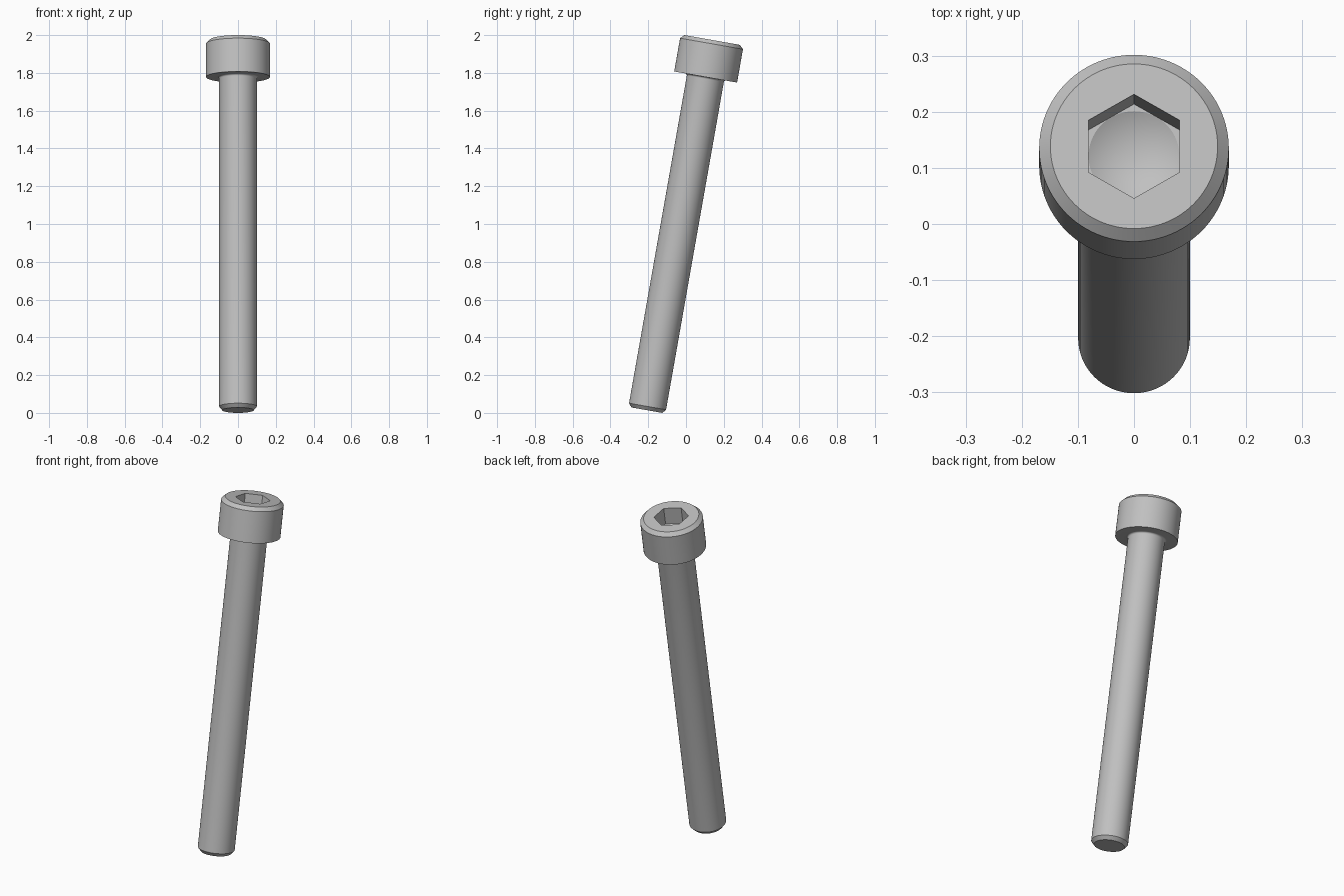
import bpy
import bmesh
from math import sin, cos, pi, radians
from mathutils import Matrix

if "Cube" in bpy.data.objects:
    bpy.data.objects.remove(bpy.data.objects["Cube"], do_unlink=True)

SEGMENTS = 96
LENGTH = 1.99
TILT = radians(10)
SHAFT_R, TIP_R, TIP_CHAMFER = 0.0995, 0.083, 0.02
HEAD_R, HEAD_H, HEAD_CHAMFER = 0.169, 0.199, 0.02
FILLET = 0.01
HEX_APOTHEM, HEX_DEPTH, CONE_DEPTH = 0.0814, 0.1, 0.147


def ring(bm, radius, z, hexagonal=False):
    """Closed loop of vertices, round or six-sided with corners on the y axis."""
    verts = []
    for i in range(SEGMENTS):
        a = 2 * pi * i / SEGMENTS
        r = radius
        if hexagonal:
            r /= cos((a + pi / 6) % (pi / 3) - pi / 6)
        verts.append(bm.verts.new((r * cos(a), r * sin(a), z)))
    return verts


# Outline from the tip up to the top rim
head_base = LENGTH - HEAD_H
outline = [(TIP_R, 0), (SHAFT_R, TIP_CHAMFER)]
for k in range(7):
    t = k / 6 * pi / 2
    outline.append((SHAFT_R + FILLET * (1 - cos(t)), head_base - FILLET * (1 - sin(t))))
outline += [(HEAD_R, head_base), (HEAD_R, LENGTH - HEAD_CHAMFER),
            (HEAD_R - HEAD_CHAMFER, LENGTH)]

bm = bmesh.new()
rings = [ring(bm, r, z) for r, z in outline]

# Hexagonal socket, with the round edge of its drilled floor
floor = LENGTH - HEX_DEPTH
rings.append(ring(bm, HEX_APOTHEM, LENGTH, True))
rings.append(ring(bm, HEX_APOTHEM, floor, True))
rings.append(ring(bm, HEX_APOTHEM * 0.995, floor))

for low, high in zip(rings, rings[1:]):
    for i in range(SEGMENTS):
        j = (i + 1) % SEGMENTS
        bm.faces.new((low[i], low[j], high[j], high[i]))

# Flat tip and conical socket floor
bm.faces.new(list(reversed(rings[0])))
apex = bm.verts.new((0, 0, LENGTH - CONE_DEPTH))
for i in range(SEGMENTS):
    bm.faces.new((rings[-1][i], rings[-1][(i + 1) % SEGMENTS], apex))

# Lean the screw backwards and stand it on the ground
bm.transform(Matrix.Translation((0, -0.207, TIP_R * sin(TILT)))
             @ Matrix.Rotation(-TILT, 4, "X"))
bm.normal_update()
mesh = bpy.data.meshes.new("socket_head_screw")
bm.to_mesh(mesh)
bm.free()

screw = bpy.data.objects.new("socket_head_screw", mesh)
bpy.context.collection.objects.link(screw)

# Plain grey metal
grey = bpy.data.materials.new("grey_metal")
grey.use_nodes = True
colour = (0.53, 0.53, 0.53, 1)
grey.diffuse_color = colour
grey.node_tree.nodes["Principled BSDF"].inputs["Base Color"].default_value = colour
mesh.materials.append(grey)

bpy.ops.object.select_all(action="DESELECT")
screw.select_set(True)
bpy.context.view_layer.objects.active = screw
bpy.ops.object.shade_smooth_by_angle(angle=radians(25))
